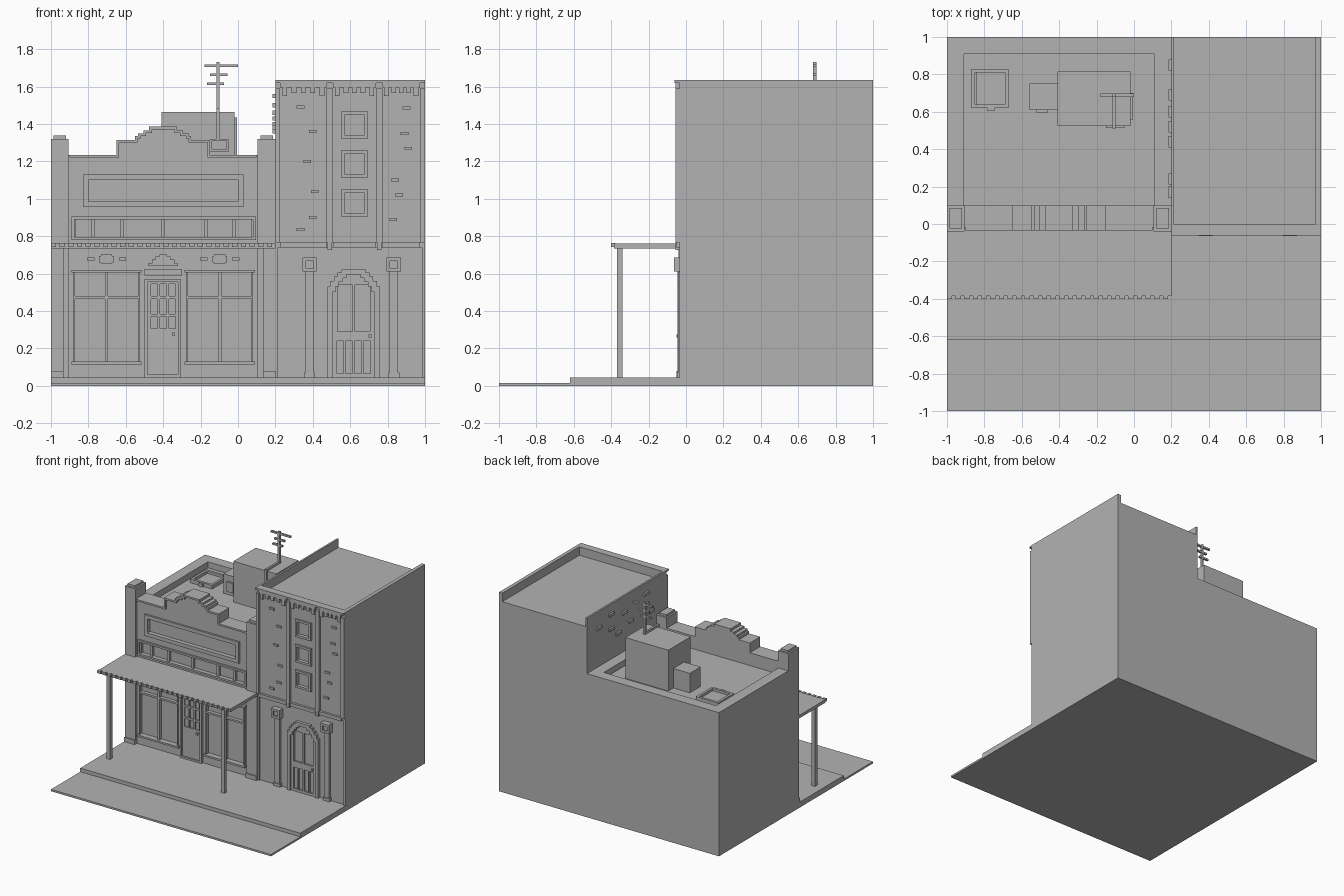
import bpy
import bmesh

if "Cube" in bpy.data.objects:
    bpy.data.objects.remove(bpy.data.objects["Cube"], do_unlink=True)

stone = bpy.data.materials.new("plain_grey")
stone.use_nodes = True
grey = (0.45, 0.45, 0.45, 1)
stone.diffuse_color = grey
stone.node_tree.nodes["Principled BSDF"].inputs["Base Color"].default_value = grey

WALL = -.02       # ground floor wall face
UPPER = -.035     # tower upper wall face
FLOOR = .045      # pavement height
SHOP = -.4        # shop centre line
TOWER = .608      # tower centre line
ROOF = 1.13       # shop roof
TALL = 1.635      # tower top


def finish(name, bm):
    bmesh.ops.recalc_face_normals(bm, faces=bm.faces)
    mesh = bpy.data.meshes.new(name)
    bm.to_mesh(mesh)
    bm.free()
    mesh.materials.append(stone)
    obj = bpy.data.objects.new(name, mesh)
    bpy.context.scene.collection.objects.link(obj)
    return obj


def part(name, *boxes):
    """One object from boxes given as x, y and z ranges."""
    bm = bmesh.new()
    for ranges in boxes:
        for vert in bmesh.ops.create_cube(bm, size=1)["verts"]:
            for axis, (low, high) in enumerate(ranges):
                vert.co[axis] = high if vert.co[axis] > 0 else low
    return finish(name, bm)


def plate(x, z, out=.015, back=WALL):
    """Box standing out from a wall face."""
    return x, (back - out, back + .005), z


def frame(x, z, wide=.015, out=.015, back=WALL):
    (left, right), (low, high) = x, z
    return [plate((left, left + wide), z, out, back),
            plate((right - wide, right), z, out, back),
            plate((left + wide, right - wide), (low, low + wide), out, back),
            plate((left + wide, right - wide), (high - wide, high), out, back)]


def mirrored(x, centre):
    return 2 * centre - x[1], 2 * centre - x[0]


def both(x, centre):
    return x, mirrored(x, centre)


def around(centre, half):
    return centre - half, centre + half


def both_sides(half, centre):
    """Full outline from half widths and heights."""
    return ([(centre - w, z) for w, z in half]
            + [(centre + w, z) for w, z in reversed(half)])


def profile(name, points, y):
    bm = bmesh.new()
    face = bm.faces.new([bm.verts.new((x, y[0], z)) for x, z in points])
    grown = bmesh.ops.extrude_face_region(bm, geom=[face])["geom"]
    for item in grown:
        if isinstance(item, bmesh.types.BMVert):
            item.co.y = y[1]
    return finish(name, bm)


def band(name, half, centre, y, wide):
    """Moulding that follows a stepped outline."""
    inner = [(w - wide, z - (wide if i else 0)) for i, (w, z) in enumerate(half)]
    points = both_sides(half, centre) + both_sides(inner, centre)[::-1]
    return profile(name, points, y)


def cut(obj, openings, y):
    cutter = part("opening_cutter", *[(x, y, z) for x, z in openings])
    cutter.hide_render = True
    mod = obj.modifiers.new("openings", "BOOLEAN")
    mod.operation, mod.solver, mod.object = "DIFFERENCE", "EXACT", cutter
    bpy.context.view_layer.update()
    graph = bpy.context.evaluated_depsgraph_get()
    mesh = bpy.data.meshes.new_from_object(obj.evaluated_get(graph))
    obj.modifiers.clear()
    obj.data = mesh
    bpy.data.objects.remove(cutter, do_unlink=True)


# Ground
part("road", ((-1, 1), (-1, 1), (0, .015)))
part("pavement", ((-1, 1), (-.62, 0), (0, FLOOR)))

# Shop body with a raised rim around the roof
rim = (ROOF - .02, 1.18)
part("shop_body", ((-1, .2), (.05, 1), (0, ROOF)))
part("shop_roof_rim", ((-1, -.91), (.1, 1), rim), ((.11, .2), (.1, 1), rim),
     ((-.91, .11), (.91, 1), rim))

# Stepped front wall with recessed panes
steps = [(.25, 1.235), (.25, 1.315), (.15, 1.315), (.15, 1.335), (.135, 1.335),
         (.135, 1.35), (.105, 1.35), (.105, 1.365), (.075, 1.365), (.075, 1.385)]
wall = profile("shop_front_wall",
               both_sides([(.6, .01), (.6, 1.235)] + steps, SHOP), (WALL, .1))
openings = [((-.8, 0), (.985, 1.1))]
bars = [-.875, -.775, -.62, SHOP, -.17, -.02, .08]
for left, right in zip(bars, bars[1:]):
    openings.append(((left + .01, right - .01), (.795, .89)))
for pane in ((-.873, -.711), (-.695, -.533)):
    for x in both(pane, SHOP):
        openings += [(x, (.13, .465)), (x, (.48, .605))]
cut(wall, openings, (WALL - .1, WALL + .02))
band("shop_coping", [(.5, 1.22), (.5, 1.235)] + steps, SHOP, (UPPER, .1), .014)

# Shop corner pillars with caps
for side, x in zip(("right", "left"), both((-1, -.905), SHOP)):
    part(side + "_shop_pillar", (x, (-.04, .1), (FLOOR, 1.32)),
         ((x[0] + .014, x[1] - .014), (-.025, .085), (1.32, 1.337)))
    part(side + "_pillar_base", (x, (-.05, 0), (FLOOR, .08)))

part("sign_frame", *frame((-.83, .03), (.955, 1.13), .03))
part("transom_frame", *frame((-.89, .095), (.78, .905)))

# Shop windows and small wall ornaments
for side, x in zip(("right", "left"), both((-.88, -.525), SHOP)):
    wider = (x[0] - .01, x[1] + .01)
    middle = sum(x) / 2
    part(side + "_window_frame", *frame(x, (.12, .615), .008, .01),
         plate(around(middle, .008), (.13, .605), .008),
         plate(x, (.465, .48), .008))
    part(side + "_window_sill", plate(wider, (.115, .13), .025),
         plate(wider, (.605, .62), .025))
    part(side + "_wall_ornament", plate(around(middle, .04), (.66, .695)),
         plate(around(middle, .03), (.653, .702), .014),
         plate(around(middle - .085, .02), (.67, .685)),
         plate(around(middle + .085, .02), (.67, .685)))

# Shop door
part("shop_door_frame", *frame((-.5, -.305), (FLOOR, .57), .015, .02))
leaf = part("shop_door", plate((-.487, -.318), (FLOOR, .557), .01))
cut(leaf, [(around(SHOP + i * .048, .018), z) for i in (-1, 0, 1)
           for z in ((.305, .37), (.385, .465), (.48, .545))], (-.1, WALL))
part("shop_door_knob", plate(around(-.345, .008), (.27, .286), .025))
part("shop_door_header", plate((-.5, -.3), (.59, .625), .025))
profile("shop_door_crest", both_sides([(.08, .64), (.08, .655), (.06, .655),
        (.06, .675), (.04, .675), (.04, .69), (.02, .69), (.02, .702)], SHOP),
        (UPPER, WALL))

# Canopy with a toothed edge and two posts
part("canopy", ((-1, .2), (-.385, WALL), (.735, .76)))
pitch = 1.2 / 26
part("canopy_teeth", *[((-1 + i * pitch, -.972 + i * pitch), (-.4, -.38),
                        (.742, .764)) for i in range(26)])
for side, x in zip(("right", "left"), both((-.935, -.905), SHOP)):
    part(side + "_canopy_post", (x, (-.37, -.34), (FLOOR, .74)))

# Tower body, parapets and cap
low = TALL - .07
part("tower_body", ((.2, 1), (WALL, 1), (0, low)))
part("tower_parapet", ((.2, .215), (0, 1), (low, TALL)),
     ((.97, 1), (0, 1), (low, TALL)), ((.2, 1), (UPPER, 0), (low, TALL)))
part("tower_cornice", ((.2, 1), (-.062, 0), (TALL - .015, TALL)))

# Tower upper wall with three square windows
upper = part("tower_upper_wall", ((.2, 1), (UPPER, WALL + .005), (.74, low)))
window_x = around(TOWER + .015, .072)
for i, floor_name in enumerate(("lower", "middle", "upper")):
    z = around(.978 + i * .208, .072)
    part(floor_name + "_tower_window", *frame(window_x, z, .018, .015, UPPER))
cut(upper, [(around(TOWER + .015, .055), around(.978 + i * .208, .055))
            for i in range(3)], (-.1, WALL + .001))

# Tower ribs, panel rails and corbels
ribs = [(.2, .225), (.473, .508), (.738, .773), (.972, 1)]
part("tower_ribs", *[plate(x, (.765, 1.59), .02, UPPER) for x in ribs],
     *[plate(around(sum(x) / 2, .011), (.725, .77), .02, UPPER) for x in ribs[1:3]])
rails, corbels = [], []
for a, b in zip(ribs, ribs[1:]):
    rails += [plate((a[1], b[0]), (.74, .768), .018, UPPER),
              plate((a[1], b[0]), (1.595, TALL - .01), .02, UPPER)]
    gap = (b[0] - a[1]) / 5
    for i in range(5):
        middle = a[1] + gap * (i + .5)
        bottom = 1.55 if i in (0, 4) else 1.565
        corbels.append(plate(around(middle, .013), (bottom, 1.6), .02, UPPER))
part("tower_rails", *rails)
part("tower_corbels", *corbels)

# Loose bricks on the tower front and side
spots = [(.335, 1.49), (.4, 1.36), (.37, 1.2), (.41, 1.04), (.4, .9), (.335, .835),
         (.9, 1.485), (.89, 1.35), (.91, 1.27), (.84, 1.1), (.86, 1.02), (.83, .89)]
part("front_bricks", *[plate(around(x, .021), around(z, .008), .01, UPPER)
                       for x, z in spots])
spots = [(.85, 1.5), (.69, 1.43), (.69, 1.55), (.6, 1.36), (.52, 1.5),
         (.44, 1.4), (.24, 1.46), (.24, 1.55), (.17, 1.38)]
part("side_bricks", *[((.185, .205), around(y, .03), around(z, .011))
                      for y, z in spots])

# Tower ground floor pilasters
for side, x in zip(("right", "left"), both((.345, .421), TOWER)):
    middle = sum(x) / 2
    part(side + "_pilaster", plate(around(middle, .022), (FLOOR, .62), .02),
         plate(around(middle, .03), (FLOOR, .07), .025))
    part(side + "_pilaster_capital", plate(x, (.61, .685), .03),
         *frame(x, (.61, .685), .018, .015, WALL - .03))
part("tower_corner_strips", plate((.2, .215), (FLOOR, .74)),
     plate((.985, 1), (FLOOR, .74)))

# Tower arched double door
arch = [(.14, FLOOR), (.14, .53), (.125, .53), (.125, .56), (.105, .56),
        (.105, .585), (.085, .585), (.085, .605), (.065, .605), (.065, .622)]
door_x = TOWER + .01
band("tower_door_arch", arch, door_x, (-.045, WALL), .028)
door = profile("tower_door", both_sides([(w - .02, z - .02) for w, z in arch],
               door_x), (UPPER, WALL + .005))
panes = [(around(door_x + side * .047, .04), (.29, .54)) for side in (-1, 1)]
panes += [(around(door_x + i * .024, .018), (.065, .24)) for i in (-3, -1, 1, 3)]
cut(door, panes, (-.1, WALL - .001))
part("tower_door_knob", plate(around(.705, .008), (.257, .273), .03))

# Roof hatch
part("roof_hatch", ((-.845, -.69), (.64, .81), (ROOF - .01, ROOF + .01)))
part("roof_hatch_frame", *[(x, (.62, .83), (ROOF - .01, ROOF + .03))
                           for x in ((-.87, -.85), (-.69, -.67))],
     *[((-.85, -.69), y, (ROOF - .01, ROOF + .03))
       for y in ((.62, .64), (.81, .83))])
part("roof_hatch_handle", (around(-.765, .018), (.605, .62), (ROOF, ROOF + .025)))

# Rooftop boxes
part("rooftop_room", ((-.41, -.02), (.525, .815), (ROOF - .01, 1.465)))
part("rooftop_room_door", ((-.02, -.005), (.56, .7), (ROOF - .01, 1.435)))
part("rooftop_unit", ((-.56, -.41), (.61, .75), (ROOF - .01, 1.29)))
part("rooftop_unit_panel", (around(-.49, .03), (.595, .61), (1.16, 1.24)))
part("rooftop_meter", *frame((-.15, -.05), (1.25, 1.32), .012, .012, .525))

# Bent antenna mast with three crossbars
mast = around(-.107, .008)
part("antenna_mast", (mast, (.51, .525), (1.32, 1.485)),
     (mast, (.51, .697), (1.468, 1.485)), (mast, (.68, .697), (1.468, 1.73)))
for name, x, z in (("top", (-.18, 0), 1.712), ("middle", (-.15, -.055), 1.662),
                   ("bottom", (-.165, -.075), 1.615)):
    part(name + "_crossbar", (x, (.68, .697), around(z, .007)))
